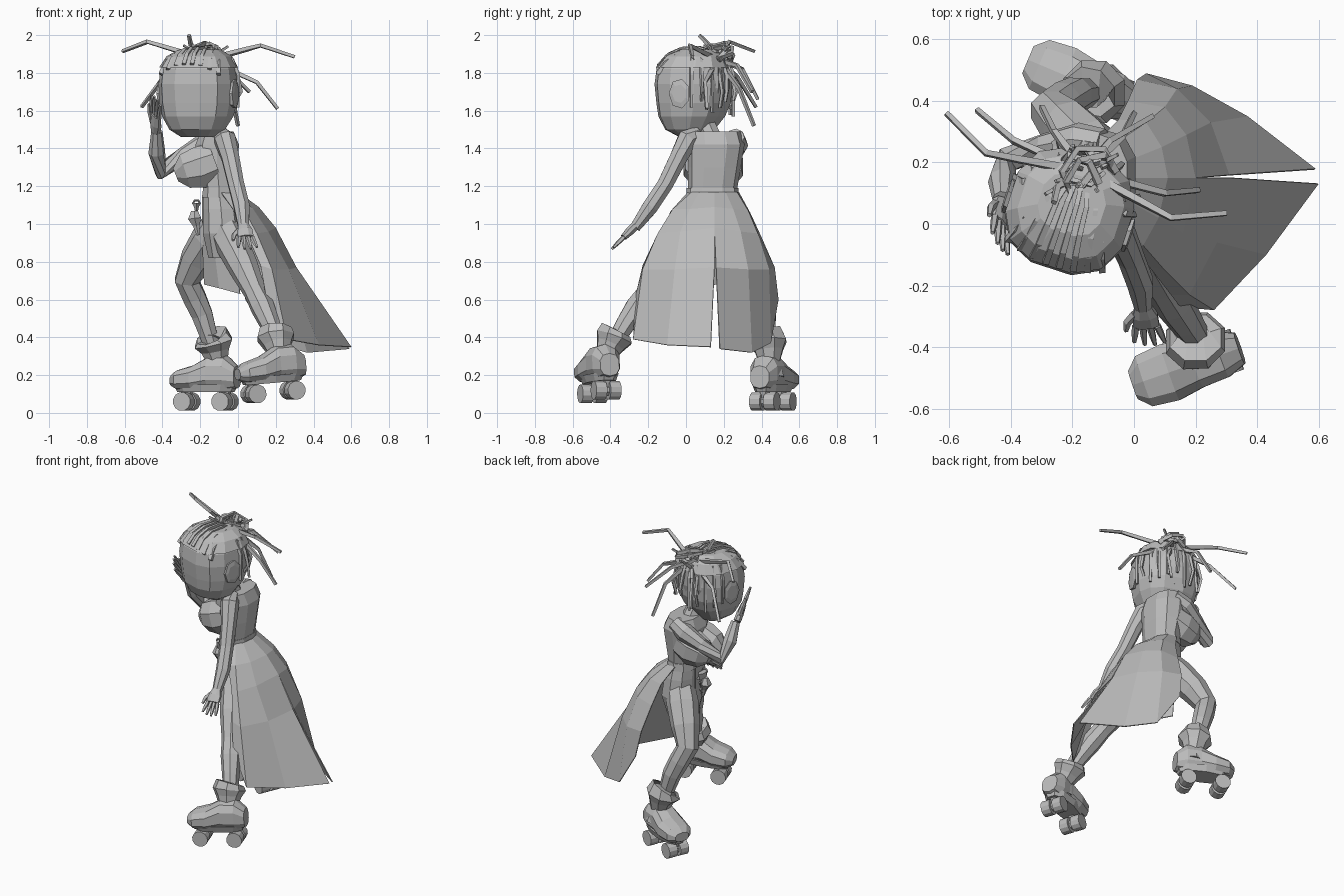
import bpy, bmesh, math, random
from mathutils import Vector, Matrix

default_cube = bpy.data.objects.get("Cube")
if default_cube:
    bpy.data.objects.remove(default_cube)
random.seed(4)

grey = bpy.data.materials.new("plain grey")
grey.use_nodes = True
grey.diffuse_color = (0.5, 0.5, 0.5, 1)
grey.node_tree.nodes["Principled BSDF"].inputs["Base Color"].default_value = (0.5, 0.5, 0.5, 1)


def point(*centimetres):
    return Vector(centimetres) / 100


def loft(name, rings, closed=True, matrix=None):
    """Skin a list of equal rings; closed rings get end caps."""
    mesh = bpy.data.meshes.new(name)
    bm = bmesh.new()
    rows = [[bm.verts.new(p) for p in ring] for ring in rings]
    count = len(rows[0])
    for low, high in zip(rows, rows[1:]):
        for i in range(count if closed else count - 1):
            j = (i + 1) % count
            bm.faces.new((low[i], low[j], high[j], high[i]))
    if closed:
        bm.faces.new(rows[0][::-1])
        bm.faces.new(rows[-1])
    bmesh.ops.recalc_face_normals(bm, faces=bm.faces)
    if matrix:
        bm.transform(matrix)
    bm.to_mesh(mesh)
    bm.free()
    mesh.materials.append(grey)
    obj = bpy.data.objects.new(name, mesh)
    bpy.context.scene.collection.objects.link(obj)
    return obj


def tube(name, stations, side=(1, 0, 0), sides=8, axis=None, boxy=1, matrix=None):
    """Loft ovals along stations of x, y, z, half width, half depth."""
    centres = [point(*s[:3]) for s in stations]
    rings = []
    for i, station in enumerate(stations):
        before, after = centres[max(i - 1, 0)], centres[min(i + 1, len(centres) - 1)]
        along = Vector(axis) if axis else (after - before).normalized()
        across = Vector(side)
        across = (across - along * across.dot(along)).normalized()
        depth = along.cross(across)
        ring = []
        for k in range(sides):
            angle = math.tau * (k + 0.5) / sides
            c, s = (math.copysign(abs(t) ** boxy, t) for t in (math.cos(angle), math.sin(angle)))
            ring.append(centres[i] + (across * c * station[3] + depth * s * station[-1]) / 100)
        rings.append(ring)
    return loft(name, rings, matrix=matrix)


def strand(name, points, thick=1.2, side=(0.3, 0.2, 1)):
    """Thin four-sided braid tapering to its end."""
    last = len(points) - 1
    return tube(name, [(*p, thick * (1 - 0.35 * i / last)) for i, p in enumerate(points)], side, 4)


UP = (0, 0, 1)

# Torso and hips, facing -x
tube("torso", [(-8, 14, 82, 8, 12), (-8, 14, 95, 11, 16), (-9, 14, 108, 10, 15), (-10, 14, 118, 8.5, 13),
               (-11, 15, 130, 11, 14), (-11, 16, 142, 12, 15), (-11, 15, 149, 9, 14)],
     sides=10, axis=UP, boxy=0.8)
tube("neck", [(-13, 13, 146, 6), (-15, 9, 156, 5)])
for label, y in (("left", 8), ("right", 21)):
    tube(label + "_bust", [(-12, y, 133, 9, 11), (-20, y, 130, 10, 12), (-28, y, 128, 8, 10), (-33, y, 126, 3, 4)],
         (0, 1, 0))
tube("waistband", [(-10, 14, 114, 9.5, 14), (-10, 14, 119, 8.8, 13.7)], sides=10, axis=UP, boxy=0.8)

# Belt buckle with hanging links
tube("buckle", [(-20, 13, 107, 1, 4), (-22, 13, 107, 1, 4), (-22, 13, 111, 2, 5)], sides=6, axis=UP)
for i in range(6):
    bpy.ops.mesh.primitive_torus_add(major_segments=6, minor_segments=4, major_radius=0.018, minor_radius=0.006,
                                     location=point(-22 + i % 2 * 5, 11 + i % 3 * 2, 111 - i * 3),
                                     rotation=(math.pi / 2, 0, i))
    bpy.context.object.name = "chain_link"
    bpy.context.object.data.materials.append(grey)
tube("pendant", [(-23, 12, 107, 2), (-23, 12, 103, 4), (-22, 12, 99, 2), (-21, 12, 94, 1)], sides=6)


# Skirt: two swept back panels, and a strip between the legs
def panel(name, columns):
    obj = loft(name, [[point(*p) for p in column] for column in columns], closed=False)
    cloth = obj.modifiers.new("cloth", 'SOLIDIFY')
    cloth.thickness = 0.006


panel("left_skirt_panel", [[(0, 15, 117), (11, 15, 109), (20, 15, 98), (31, 15, 77), (60, 13, 35)],
                           [(-1, 7, 117), (8, 2, 108), (16, -3, 96), (27, -6, 76), (43, -10, 36)],
                           [(-4, 3, 117), (3, -7, 108), (10, -15, 95), (18, -23, 76), (26, -28, 39)],
                           [(-9, 1, 117), (-2, -8, 107), (5, -14, 94), (12, -23, 78), (15, -27, 61)]])
panel("right_skirt_panel", [[(0, 15, 117), (11, 15, 109), (20, 15, 98), (31, 16, 77), (59, 18, 34)],
                            [(-1, 21, 117), (9, 25, 108), (17, 29, 96), (25, 33, 76), (37, 35, 32)],
                            [(-5, 27, 117), (4, 33, 107), (10, 38, 95), (14, 44, 76), (19, 45, 37)],
                            [(-11, 28, 117), (-5, 34, 106), (-2, 40, 93), (1, 47, 77), (4, 49, 60)]])
panel("front_skirt_strip", [[(-19, 17, 115), (-19, 17, 90), (-18, 16, 68)],
                            [(-14, 6, 115), (-13, 5, 90), (-10, 8, 66)],
                            [(-8, 1, 115), (-2, 1, 90), (1, 3, 63)]])

# Legs
tube("left_leg", [(-8, 9, 100, 9), (-4, 3, 91, 9), (3, -10, 77, 8), (9, -20, 64, 6), (13, -26, 56, 6.5),
                  (17, -32, 47, 5.5), (21, -38, 37, 4.5)])
tube("right_leg", [(-10, 20, 100, 9), (-15, 25, 92, 10), (-22, 32, 81, 9), (-27, 37, 70, 7),
                   (-23, 40, 61, 6.5), (-19, 42, 52, 6), (-14, 43, 36, 4.5)])


# Roller skates, built with the toe along local +x
def skate(label, origin, heading, pitch):
    place = (Matrix.Translation(point(*origin)) @ Matrix.Rotation(math.radians(heading), 4, 'Z')
             @ Matrix.Rotation(math.radians(pitch), 4, 'Y'))
    tube(label + "_boot", [(19, 0, 5, 5, 3), (15, 0, 5.5, 9, 5.5), (6, 0, 6.5, 10, 7), (-3, 0, 9, 8.5, 9.5),
                           (-12, 0, 9, 8, 9.5), (-18, 0, 7, 5.5, 6)],
         (0, 1, 0), 10, axis=(1, 0, 0), boxy=0.8, matrix=place)
    tube(label + "_sole", [(0, 0, -1, 16, 7), (0, 0, 3, 18, 8.5)], sides=10, axis=UP, boxy=0.85, matrix=place)
    for u in (11, -11):
        tube(label + "_truck", [(u, 0, -5, 2), (u, 0, 2, 4)], sides=6, matrix=place)
        tube(label + "_axle", [(u, -6, -6, 3), (u, 6, -6, 3)], sides=8, matrix=place)
        for v in (-4, 4):
            tube(label + "_wheel", [(u, v - 3, -6, 5), (u, v + 3, -6, 5)], sides=12, matrix=place)


skate("left", (18, -46, 17), 199, 5)
skate("right", (-17, 46, 12), 157, 0)
tube("left_cuff", [(23, -44, 24, 8.5), (22, -42, 31, 6), (21, -40, 36, 8), (20, -38, 40, 10.5), (20, -37, 44, 9),
                   (20, -37, 42, 5)])
tube("right_cuff", [(-10, 44, 19, 8.5), (-11, 44, 27, 6), (-12, 44, 33, 8), (-13, 43, 37, 11), (-14, 43, 41, 9),
                    (-14, 42, 39, 5)])

# Arms and hands
tube("left_arm", [(-9, 7, 148, 4), (-7, 1, 145, 6), (-4, -4, 135, 5), (-1, -11, 121, 4.5), (2, -19, 109, 4.5),
                  (3, -27, 98, 3)])
tube("right_arm", [(-10, 26, 146, 5), (-18, 27, 142, 6), (-29, 25, 136, 4.5), (-41, 21, 128, 4.5),
                   (-43, 14, 138, 4.5), (-43, 8, 149, 3)], (0.3, 1, 0.5))


def hand(label, wrist, reach, spread):
    wrist, reach, spread = Vector(wrist), Vector(reach), Vector(spread).normalized()
    knuckles = wrist + reach * 0.55
    tube(label + "_palm", [(*wrist, 3, 2.5), (*(wrist + reach * 0.25), 4.5, 2.5), (*knuckles, 4.5, 1.8)], spread)
    for i in range(4):
        offset = i - 1.5
        root = knuckles + spread * offset * 2.3
        tip = root + reach * (0.6 - abs(offset) * 0.08) + spread * offset
        tube(label + "_finger", [(*root, 1.3), (*root.lerp(tip, 0.5), 1.2), (*tip, 0.7)], spread, 5)
    root = wrist + reach * 0.2 - spread * 3
    tube(label + "_thumb", [(*root, 1.6), (*(root + reach * 0.25 - spread * 3), 1.4),
                            (*(root + reach * 0.5 - spread * 4), 0.8)], spread, 5)


hand("left", (3, -27, 99), (2, -11, -11), (1, 0, 0))
hand("right", (-43.5, 7, 149), (0, -13, 16), (0.5, -0.7, -0.5))

# Head, turned over the left shoulder, in its own frame
turn = Matrix.Translation(point(-21, 4, 0)) @ Matrix.Rotation(math.radians(-18), 4, 'Z')
skull = [(0, 0, 146, 9, 7), (0, -2, 150, 14.5, 12.5), (0, -1, 157, 18.5, 17), (0, 0, 164, 20, 19),
         (0, 0, 174, 20.5, 20), (0, 0, 182, 19.5, 19), (0, 1, 188, 16, 15.5), (0, 2, 191.5, 10, 9)]
tube("head", skull, sides=12, axis=UP, boxy=0.8, matrix=turn)
tube("hair_cap", [(x, y + 0.5, z + 0.8, a + 0.9, b + 0.9) for x, y, z, a, b in skull[5:]],
     sides=12, axis=UP, boxy=0.8, matrix=turn)
tube("back_hair", [(0, 6, 160, 13, 11), (0, 5, 172, 18, 15), (0, 4, 183, 18, 16)],
     sides=10, axis=UP, boxy=0.8, matrix=turn)
for label, sign in (("left", 1), ("right", -1)):
    tube(label + "_ear", [(sign * 18, -2, 169, 5, 7), (sign * 21, -1, 169, 6, 8), (sign * 21.5, -1, 169, 4, 5)],
         (0, 1, 0), 7, axis=(sign, 0, 0), matrix=turn)

# Rows of braids running back to the knot, hugging the scalp
for i in range(8):
    x = (i - 3.5) * 4.6
    drop = x * x / 50
    path = [turn @ point(x * k, y, z - drop * k) for k, y, z in
            ((1, -18 + drop * 0.6, 184.5), (0.9, -13 + drop * 0.4, 190), (0.8, -6, 193), (0.7, 3, 193.5),
             (0.4, 11, 191))]
    strand("scalp_braid", [p * 100 for p in path], 1.5, (1, 0, 0))

# Knot of looped braids
knot = Vector((-16, 17, 187))
for i in range(9):
    tilt = Matrix.Rotation(random.uniform(-0.7, 0.7), 3, 'X') @ Matrix.Rotation(random.uniform(-0.7, 0.7), 3, 'Y')
    size = random.uniform(5, 10)
    strand("knot_loop", [knot + tilt @ Vector((math.cos(k) * size, math.sin(k) * size, 4)) for k in range(7)], 1.5)

# Long loose braids: bend and tip
for bend, tip in (((-48, 23, 196.5), (-61, 36, 191.5)), ((-39, 27, 178), (-51, 37, 162)),
                  ((12, 2, 194.5), (30, 3.5, 188.5)), ((10, 10, 175), (21, 11, 161)),
                  ((-4, 28, 172), (0, 36, 152)), ((-26, 30, 182), (-30, 38, 166)),
                  ((-8, 27, 184), (6, 35, 170)), ((-25, 12, 195), (-26, 7, 200))):
    start = knot.lerp(Vector(bend), 0.2)
    strand("loose_braid", [start, start.lerp(Vector(bend), 0.6), bend, tip], 1.7)

# Short braids fanning down around the back of the head, and sticking up
for i in range(11):
    angle = math.radians(-75 + 15 * i)
    fan = [turn @ point(reach * math.sin(angle), reach * math.cos(angle), z) * 100
           for reach, z in ((18, 187), (21, 179), (21 + i % 2 * 2, 170), (20 + i % 3, random.uniform(156, 166)))]
    strand("hanging_braid", [knot] + fan, 1.5, (math.cos(angle), -math.sin(angle), 0.1))
for i in range(7):
    strand("short_braid", [knot, knot + Vector((random.uniform(-14, 14), random.uniform(-8, 8),
                                                random.uniform(5, 9)))], 1.2)
